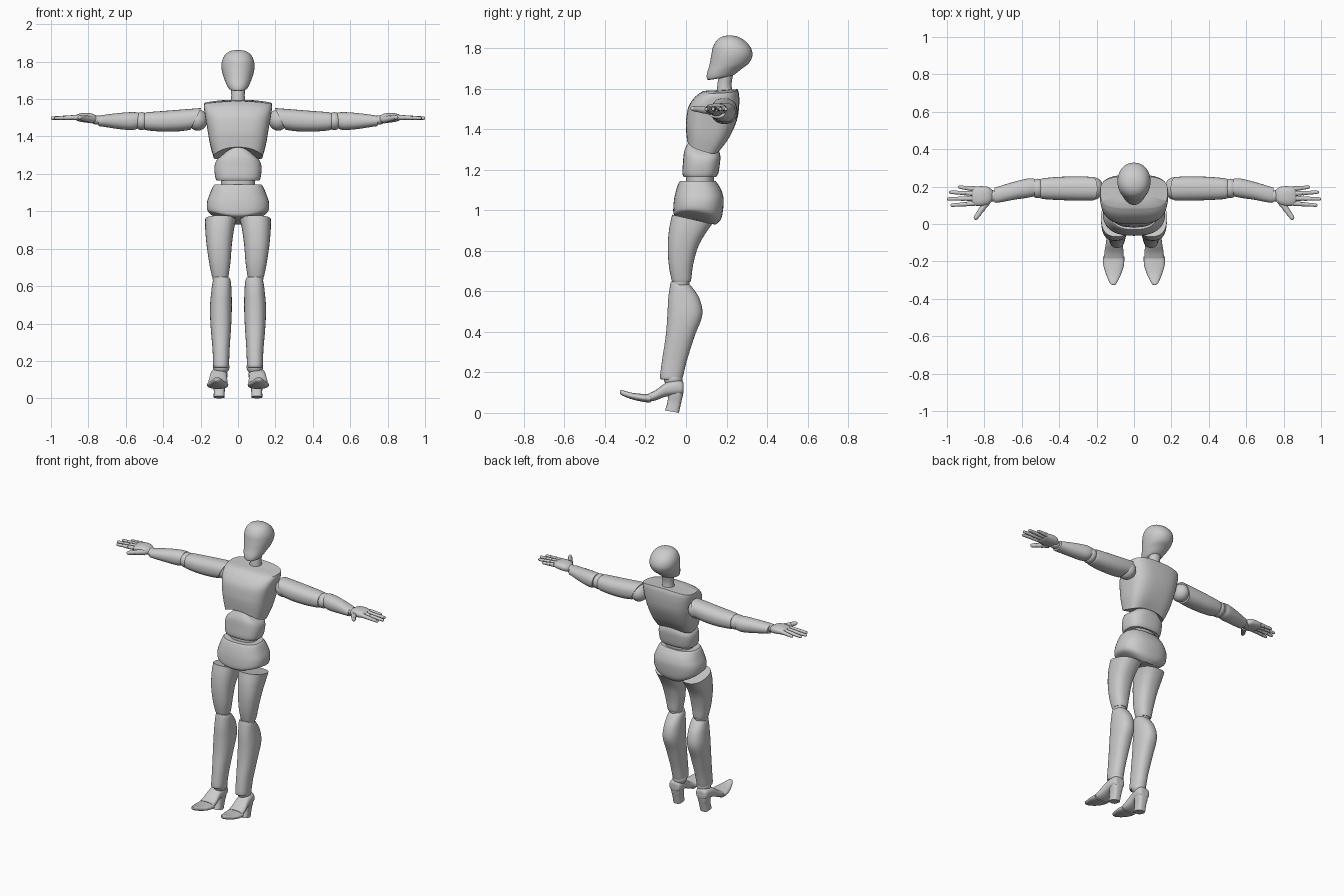
import bpy, bmesh, math
from mathutils import Vector

cube = bpy.data.objects.get("Cube")
if cube:
    bpy.data.objects.remove(cube, do_unlink=True)

GREY = (0.6, 0.6, 0.6, 1)
grey = bpy.data.materials.new("mannequin grey")
grey.use_nodes = True
grey.diffuse_color = GREY
grey.node_tree.nodes["Principled BSDF"].inputs["Base Color"].default_value = GREY

SIDES, STEPS = 40, 5


def finish(name, bm, mirror):
    """Turn a bmesh into a smooth object, mirrored to the other side if asked."""
    bmesh.ops.recalc_face_normals(bm, faces=bm.faces)
    mesh = bpy.data.meshes.new(name)
    bm.to_mesh(mesh)
    bm.free()
    mesh.materials.append(grey)
    obj = bpy.data.objects.new(name, mesh)
    bpy.context.collection.objects.link(obj)
    bpy.ops.object.select_all(action='DESELECT')
    obj.select_set(True)
    bpy.context.view_layer.objects.active = obj
    bpy.ops.object.shade_smooth_by_angle(angle=math.radians(42))
    if mirror:
        obj.modifiers.new("mirror", 'MIRROR').use_mirror_merge = False
    return obj


def spline(p, q, r, s, t):
    """Catmull-Rom value between q and r."""
    return 0.5 * (2*q + (r - p)*t + (2*p - 5*q + 4*r - s)*t*t + (3*q - p - 3*r + s)*t**3)


def loft(name, axis, rings, power=2.3, mirror=False):
    """Skin rings of (position, a low, a high, b low, b high, tilt, arch) along an axis."""
    rings = [tuple(r) + (0,) * (7 - len(r)) for r in rings]
    padded = [rings[0]] + rings + [rings[-1]]
    dense = []
    for i in range(len(rings) - 1):
        for k in range(STEPS):
            dense.append([spline(*vals, k / STEPS) for vals in zip(*padded[i:i + 4])])
    dense.append(rings[-1])
    # caps are shrunken copies of the end rings
    layers = [(dense[0], 0.02), (dense[0], 0.5)] + [(r, 1) for r in dense]
    layers += [(dense[-1], 0.5), (dense[-1], 0.02)]
    bm = bmesh.new()
    loops = []
    for (pos, a0, a1, b0, b1, tilt, arch), size in layers:
        loop = []
        for k in range(SIDES):
            ang = math.tau * k / SIDES
            c, s = math.cos(ang), math.sin(ang)
            u = size * math.copysign(abs(c) ** (2 / power), c)
            v = size * math.copysign(abs(s) ** (2 / power), s)
            a = (a0 + a1) / 2 + u * (a1 - a0) / 2
            b = (b0 + b1) / 2 + v * (b1 - b0) / 2
            p = pos + tilt * v * (b1 - b0) / 2 + arch * (1 - u * u)
            loop.append(bm.verts.new({'x': (p, a, b), 'y': (a, p, b), 'z': (a, b, p)}[axis]))
        loops.append(loop)
    for low, high in zip(loops, loops[1:]):
        for k in range(SIDES):
            n = (k + 1) % SIDES
            bm.faces.new((low[k], low[n], high[n], high[k]))
    bm.faces.new(loops[0])
    bm.faces.new(loops[-1])
    return finish(name, bm, mirror)


def body(name, rings, power=2.3):
    """Central part: rings of (z, half width, y front, y back, tilt, arch)."""
    return loft(name, 'z', [(r[0], -r[1], r[1]) + tuple(r[2:]) for r in rings], power)


def ball(name, centre, size):
    bm = bmesh.new()
    bmesh.ops.create_uvsphere(bm, u_segments=24, v_segments=16, radius=1)
    bmesh.ops.scale(bm, vec=size, verts=bm.verts)
    bmesh.ops.translate(bm, vec=centre, verts=bm.verts)
    return finish(name, bm, True)


def finger(name, base, tip, radius):
    """Three tapered segments with small knuckle balls between them."""
    base, tip = Vector(base), Vector(tip)
    turn = (tip - base).to_track_quat('Z', 'Y').to_matrix().to_4x4()
    bm = bmesh.new()
    for i in range(3):
        start, end = base.lerp(tip, i / 3), base.lerp(tip, (i + 0.88) / 3)
        r = radius * (1 - 0.13 * i)
        made = bmesh.ops.create_cone(bm, cap_ends=True, segments=14, radius1=r,
                                     radius2=r * 0.82, depth=(end - start).length)
        bmesh.ops.transform(bm, matrix=turn, verts=made["verts"])
        bmesh.ops.translate(bm, vec=(start + end) / 2, verts=made["verts"])
        made = bmesh.ops.create_uvsphere(bm, u_segments=12, v_segments=8, radius=r * 0.8)
        bmesh.ops.translate(bm, vec=end, verts=made["verts"])
    return finish(name, bm, True)


# Head and neck
body("head", [
    (1.65, .035, .115, .21, .15), (1.658, .05, .104, .238, .16), (1.685, .064, .103, .275, .15),
    (1.72, .078, .115, .31, .05), (1.765, .088, .125, .328), (1.805, .085, .133, .318),
    (1.838, .068, .152, .288), (1.856, .042, .178, .256), (1.862, .012, .205, .227)], 2.1)
body("neck", [(1.56, .04, .15, .235), (1.62, .036, .155, .225), (1.68, .04, .165, .235)], 2)

# Trunk
body("chest", [
    (1.29, .13, .005, .165, -.3, .03), (1.36, .15, 0, .21, -.2, .015), (1.44, .164, 0, .25),
    (1.51, .176, .012, .262), (1.555, .182, .045, .262, .05, .01),
    (1.578, .18, .085, .255, .05, .015)], 3.2)
body("waist", [
    (1.165, .115, -.012, .15), (1.185, .122, -.018, .16), (1.235, .126, -.015, .168),
    (1.27, .115, -.008, .168, -.1, .015), (1.305, .075, .015, .15, -.1, .03)], 2.7)
body("waist_joint", [(1.11, .09, 0, .135), (1.18, .09, 0, .14)], 2.3)
body("pelvis", [
    (.978, .12, -.045, .145, -.2, -.03), (.998, .16, -.062, .175, -.1, -.025),
    (1.045, .166, -.06, .186), (1.095, .15, -.05, .176), (1.13, .135, -.038, .157),
    (1.143, .125, -.03, .147)], 2.5)

# Legs
loft("thigh", 'z', [
    (.645, .054, .136, -.066, .02), (.66, .05, .141, -.072, .026), (.73, .04, .155, -.085, .035),
    (.82, .033, .168, -.09, .06), (.9, .022, .175, -.083, .1, -.1),
    (.955, .01, .176, -.068, .13, -.23)], 2.4, True)
ball("knee", (.094, -.026, .645), (.042, .044, .042))
loft("shin", 'z', [
    (.165, .052, .128, -.122, -.022), (.18, .048, .133, -.128, -.015),
    (.26, .045, .136, -.118, .005), (.38, .037, .146, -.1, .043), (.48, .033, .15, -.092, .08),
    (.56, .034, .144, -.088, .068), (.62, .038, .136, -.08, .03),
    (.643, .045, .128, -.074, .012, -.15)], 2.3, True)
ball("ankle", (.09, -.063, .168), (.044, .047, .042))

# Shoes
loft("foot", 'y', [
    (-.185, .056, .16, .055, .095), (-.15, .056, .158, .062, .112), (-.1, .06, .15, .08, .148),
    (-.05, .056, .145, .085, .163), (-.02, .062, .138, .09, .157),
    (-.012, .075, .125, .1, .145)], 2.5, True)
loft("heel", 'z', [
    (.006, .072, .13, -.104, -.035, -.17), (.05, .07, .13, -.092, -.024),
    (.09, .064, .136, -.09, -.015), (.13, .062, .138, -.1, -.012)], 3, True)
loft("toe", 'y', [
    (-.325, .102, .118, .098, .11), (-.315, .092, .13, .086, .112), (-.27, .07, .149, .068, .1),
    (-.22, .054, .164, .056, .094), (-.175, .052, .165, .05, .092)], 2.3, True)

# Arms
ball("shoulder", (.215, .19, 1.488), (.052, .06, .057))
loft("upper_arm", 'x', [
    (.225, .125, .252, 1.436, 1.552, -.5), (.3, .125, .254, 1.428, 1.545, -.2),
    (.4, .128, .252, 1.426, 1.536), (.48, .133, .245, 1.432, 1.53),
    (.5, .138, .24, 1.438, 1.525)], 2.3, True)
ball("elbow", (.515, .19, 1.482), (.04, .052, .048))
loft("forearm", 'x', [
    (.535, .148, .243, 1.44, 1.528, -.1), (.57, .14, .243, 1.434, 1.53),
    (.64, .13, .226, 1.44, 1.525), (.72, .115, .202, 1.452, 1.515),
    (.745, .114, .194, 1.455, 1.51)], 2.2, True)
ball("wrist", (.755, .15, 1.488), (.035, .031, .024))

# Hands
loft("palm", 'x', [
    (.755, .125, .178, 1.474, 1.508), (.78, .105, .198, 1.472, 1.522),
    (.82, .096, .202, 1.475, 1.526), (.855, .1, .198, 1.482, 1.52),
    (.865, .108, .192, 1.488, 1.515)], 2.4, True)
for label, root, end in (("little", (.855, .188), (.935, .197)), ("ring", (.86, .163), (.985, .17)),
                         ("middle", (.86, .137), (.998, .134)), ("index", (.855, .11), (.978, .1))):
    finger(label + "_finger", (*root, 1.502), (*end, 1.498), .0145)
finger("thumb", (.785, .12, 1.49), (.848, .03, 1.502), .02)
